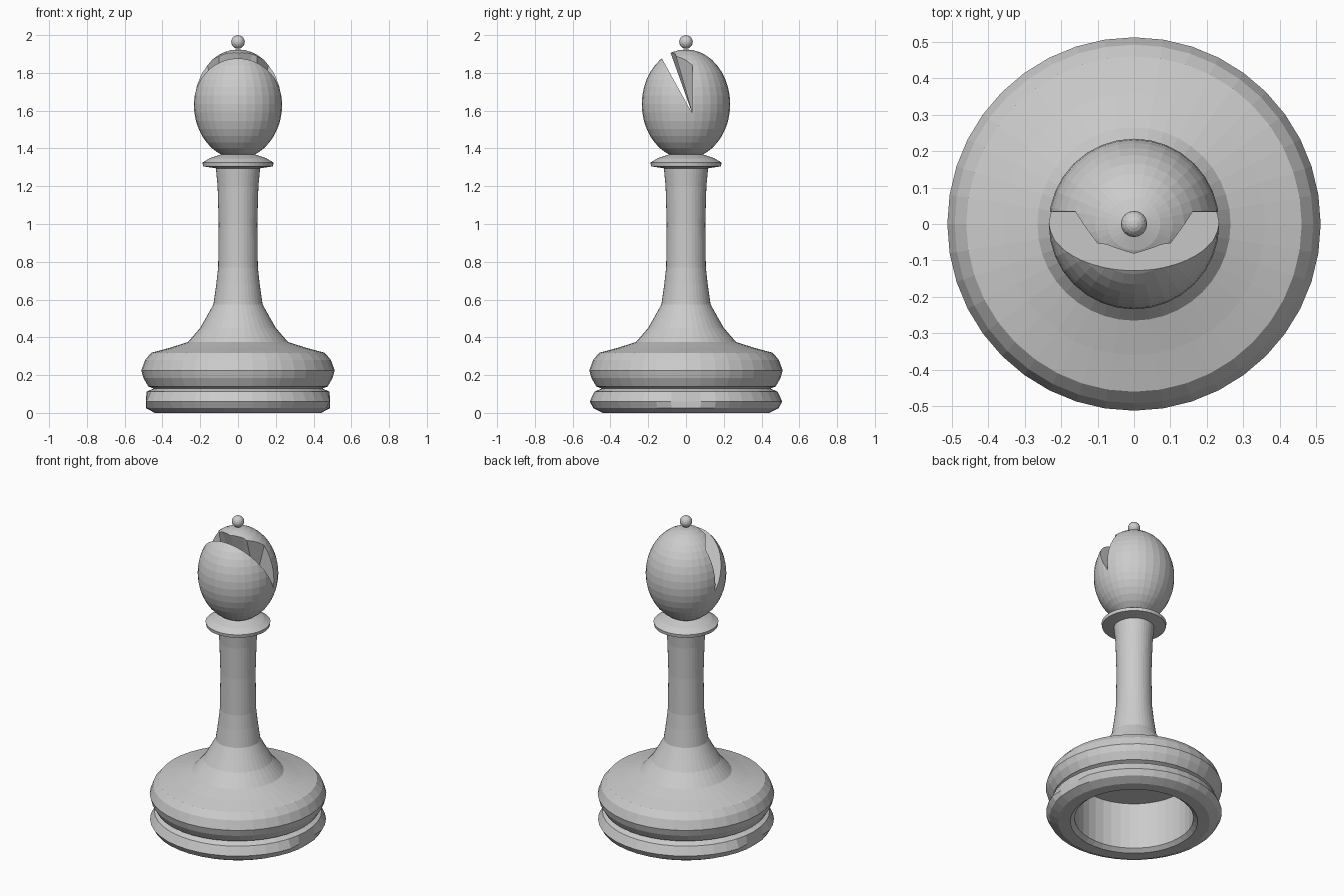
import bpy, bmesh, math

if "Cube" in bpy.data.objects:
    bpy.data.objects.remove(bpy.data.objects["Cube"])

grey = bpy.data.materials.new("plain grey")
grey.diffuse_color = (0.6, 0.6, 0.6, 1)
grey.use_nodes = True
grey.node_tree.nodes["Principled BSDF"].inputs["Base Color"].default_value = grey.diffuse_color


def make_object(name, bm):
    bmesh.ops.remove_doubles(bm, verts=bm.verts, dist=1e-5)
    bmesh.ops.recalc_face_normals(bm, faces=bm.faces)
    mesh = bpy.data.meshes.new(name)
    bm.to_mesh(mesh)
    bm.free()
    mesh.materials.append(grey)
    ob = bpy.data.objects.new(name, mesh)
    bpy.context.collection.objects.link(ob)
    return ob


def lathe(name, profile, sides=40, closed=False, limit_x=9.0):
    """Spin (radius, height) points around z; limit_x flattens the flanks."""
    bm = bmesh.new()
    rings = []
    for r, z in profile:
        ring = []
        for i in range(sides):
            a = 2 * math.pi * i / sides
            x = max(-limit_x, min(limit_x, r * math.cos(a)))
            ring.append(bm.verts.new((x, r * math.sin(a), z)))
        rings.append(ring)
    pairs = list(zip(rings, rings[1:]))
    if closed:
        pairs.append((rings[-1], rings[0]))
    for lo, hi in pairs:
        for i in range(sides):
            j = (i + 1) % sides
            bm.faces.new((lo[i], lo[j], hi[j], hi[i]))
    return make_object(name, bm)


def sphere(name, radius, height, centre, u, v):
    bm = bmesh.new()
    bmesh.ops.create_uvsphere(bm, u_segments=u, v_segments=v, radius=1)
    for vert in bm.verts:
        vert.co.x *= radius
        vert.co.y *= radius
        vert.co.z = vert.co.z * height + centre
    return make_object(name, bm)


# hollow foot ring, slightly flattened left and right
lathe("foot_ring", [(0.345, 0.02), (0.37, 0.0), (0.44, 0.0), (0.49, 0.025),
                    (0.51, 0.06), (0.485, 0.112), (0.44, 0.132), (0.345, 0.132)],
      closed=True, limit_x=0.487)

# thick rounded base ring
lathe("base_ring", [(0.345, 0.125), (0.45, 0.13), (0.475, 0.14), (0.501, 0.185),
                    (0.512, 0.225), (0.492, 0.28), (0.46, 0.318), (0.345, 0.335)],
      closed=True)

# sloping skirt and stem
lathe("stem", [(0, 0.31), (0.46, 0.318), (0.36, 0.345), (0.265, 0.375),
               (0.2, 0.45), (0.163, 0.515), (0.13, 0.575), (0.115, 0.68),
               (0.105, 0.77), (0.102, 1.0), (0.108, 1.2), (0.117, 1.295), (0, 1.295)])

# collar under the head
lathe("collar", [(0, 1.295), (0.117, 1.295), (0.185, 1.305), (0.188, 1.325),
                 (0.15, 1.348), (0.09, 1.368), (0, 1.368)])

# egg-shaped head and top bead
head = sphere("head", 0.234, 0.289, 1.635, 32, 20)
sphere("top_bead", 0.036, 0.036, 1.964, 16, 10)

# wedge cutter whose back wall curves away at both sides
bm = bmesh.new()
sections = []
for x, back in [(-0.3, 0.06), (-0.2, 0.035), (-0.1, -0.085), (0, -0.115),
                (0.1, -0.085), (0.2, 0.035), (0.3, 0.06)]:
    pts = [(0.033, 1.585), (-0.196, 2.0), (back, 2.0)]
    sections.append([bm.verts.new((x, y, z)) for y, z in pts])
for a, b in zip(sections, sections[1:]):
    for i in range(3):
        j = (i + 1) % 3
        quad = (a[i], a[j], b[j], b[i])
        bm.faces.new(quad)
bm.faces.new(sections[0])
bm.faces.new(sections[-1])
bmesh.ops.triangulate(bm, faces=bm.faces)
cutter = make_object("notch_cutter", bm)
cutter.hide_render = True

cut = head.modifiers.new("notch", "BOOLEAN")
cut.operation = "DIFFERENCE"
cut.solver = "EXACT"
cut.object = cutter
